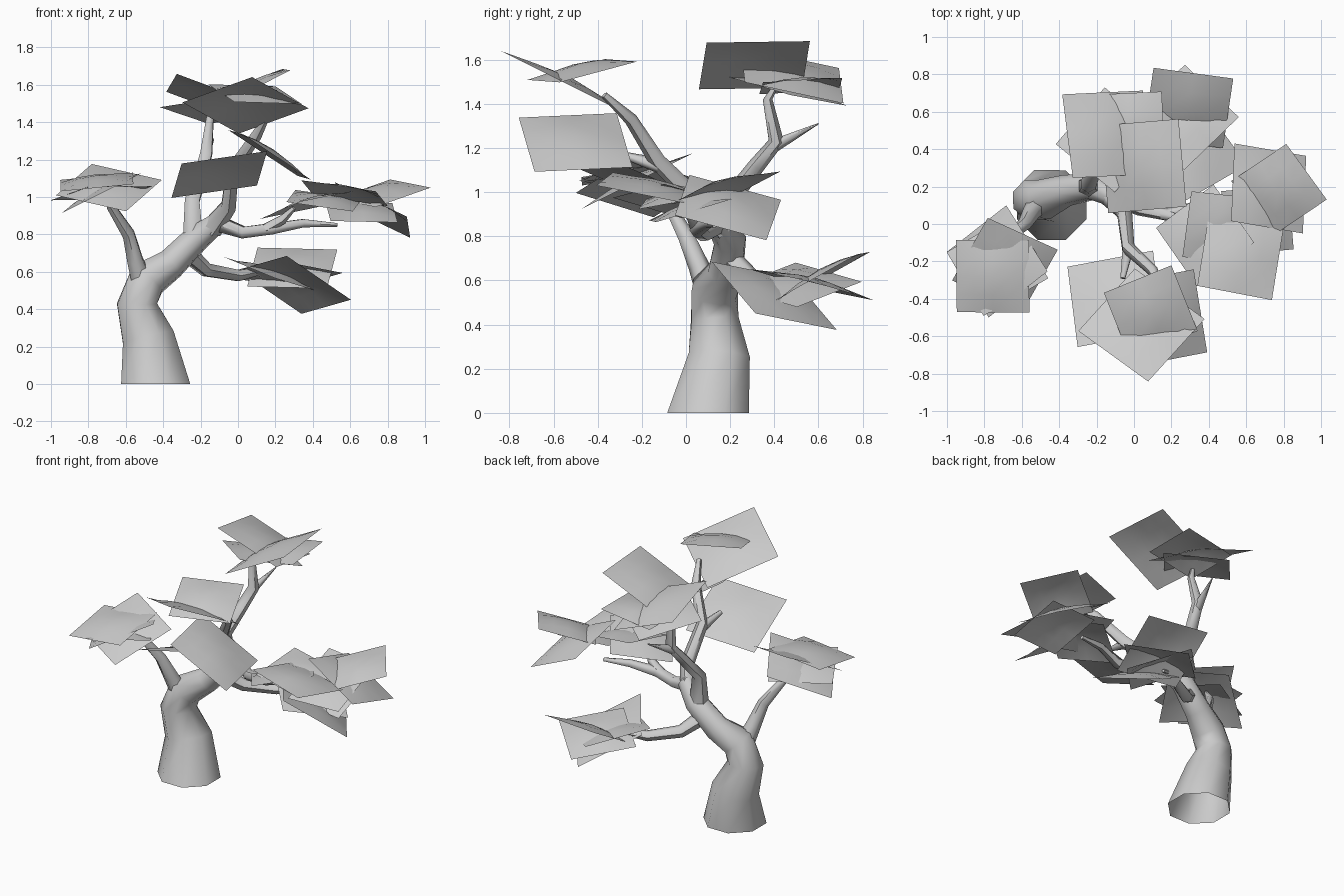
import bpy, bmesh, math
from mathutils import Vector, Matrix

cube = bpy.data.objects.get("Cube")
if cube:
    bpy.data.objects.remove(cube, do_unlink=True)

GREY = (0.6, 0.6, 0.6, 1)
grey = bpy.data.materials.new("plain_grey")
grey.use_nodes = True
grey.diffuse_color = GREY
for node in grey.node_tree.nodes:
    if node.type == 'BSDF_PRINCIPLED':
        node.inputs["Base Color"].default_value = GREY
        node.inputs["Roughness"].default_value = 0.8


def finish(name, bm, smooth_angle):
    """Turn a bmesh into a shaded object with the grey material."""
    mesh = bpy.data.meshes.new(name)
    bm.to_mesh(mesh)
    bm.free()
    mesh.materials.append(grey)
    obj = bpy.data.objects.new(name, mesh)
    bpy.context.collection.objects.link(obj)
    bpy.ops.object.select_all(action='DESELECT')
    obj.select_set(True)
    bpy.context.view_layer.objects.active = obj
    bpy.ops.object.shade_smooth_by_angle(angle=math.radians(smooth_angle))
    return obj


def limb(name, path, sides=6):
    """Sweep an open-footed tapering ring along a path of (x, y, z, radius)."""
    bm = bmesh.new()
    points = [Vector(p[:3]) for p in path]
    rings = []
    side = Vector((1, 0, 0))
    last = len(points) - 1
    for i, p in enumerate(points):
        along = (points[min(i + 1, last)] - points[max(i - 1, 0)]).normalized()
        if i == 0 and p.z == 0:
            along = Vector((0, 0, 1))  # keep the foot flat on the ground
        side = (side - along * side.dot(along)).normalized()
        other = along.cross(side)
        ring = []
        for k in range(sides):
            a = math.tau * (k + 0.5) / sides
            offset = side * math.cos(a) + other * math.sin(a)
            ring.append(bm.verts.new(p + offset * path[i][3]))
        rings.append(ring)
    for low, high in zip(rings, rings[1:]):
        for k in range(sides):
            n = (k + 1) % sides
            bm.faces.new((low[k], low[n], high[n], high[k]))
    bm.faces.new(rings[-1])
    return finish(name, bm, 60)


def foliage(name, cards, steps=4, bulge=0.035):
    """Build square leaf cards: centre, side, yaw, slope along x, slope along y."""
    bm = bmesh.new()
    for x, y, z, size, yaw, slope_x, slope_y in cards:
        up = Vector((-slope_x, -slope_y, 1))
        turn = Vector((0, 0, 1)).rotation_difference(up).to_matrix().to_4x4()
        place = (Matrix.Translation((x, y, z)) @ turn
                 @ Matrix.Rotation(math.radians(yaw), 4, 'Z'))
        grid = bmesh.ops.create_grid(bm, x_segments=steps, y_segments=steps, size=1)
        for v in grid["verts"]:
            u, w = v.co.x, v.co.y
            dome = bulge * (1 - u * u) * (1 - w * w)
            v.co = place @ Vector((u * size / 2, w * size / 2, dome))
    return finish(name, bm, 60)


# Trunk and the thick limb it bends into
limb("trunk", [
    (-.44, .1, 0, .2), (-.48, .15, .25, .15), (-.54, .13, .43, .115),
    (-.485, .13, .56, .11), (-.36, .18, .64, .085), (-.22, .2, .78, .075),
    (-.1, .14, .87, .055)], 8)

# Branches
limb("left_branch", [
    (-.5, .12, .5, .065), (-.55, .06, .66, .048), (-.585, 0, .8, .037),
    (-.68, -.08, .95, .025), (-.7, -.14, 1.03, .012)])
limb("back_branch", [
    (-.24, .2, .74, .065), (-.245, .21, .98, .045), (-.2, .32, 1.12, .038),
    (-.17, .41, 1.23, .036), (-.15, .37, 1.42, .022), (-.14, .4, 1.47, .012)])
limb("back_twig", [(-.18, .4, 1.21, .03), (-.13, .6, 1.31, .003)])
limb("front_branch", [
    (-.14, .16, .83, .06), (-.05, .06, .95, .045), (-.03, -.13, 1.14, .038),
    (.1, -.25, 1.33, .03), (.16, -.37, 1.44, .015)])
limb("front_twig", [(-.03, -.12, 1.12, .035), (-.06, -.29, 1.17, .015)])
limb("right_branch", [
    (-.14, .16, .87, .05), (.03, .08, .81, .036), (.18, .05, .83, .034),
    (.35, .1, .86, .025), (.53, .13, .85, .012)])
limb("right_twig", [
    (.15, .05, .83, .03), (.24, .03, .88, .025), (.3, -.01, .94, .012)])
limb("low_branch", [
    (-.27, .2, .7, .05), (-.17, .3, .61, .04), (0, .42, .58, .034),
    (.1, .48, .6, .025), (.2, .52, .56, .01)])

# Foliage clusters
foliage("left_foliage", [
    (-.755, -.28, 1.08, .39, 0, .1, .16),
    (-.73, -.2, 1.02, .43, 35, .5, 0),
    (-.69, -.22, 1.05, .42, 63, 0, .5),
    (-.73, -.22, 1.02, .4, 30, .1, -.15)])
foliage("front_low_foliage", [
    (-.1, -.4, 1.12, .47, 9, .22, -.4),
    (.17, -.5, 1.225, .45, 10, -.65, -.06)])
foliage("front_high_foliage", [
    (.04, -.54, 1.49, .48, 51, 0, -.5),
    (.09, -.47, 1.55, .39, 22, -.12, .22)])
foliage("back_foliage", [
    (.05, .31, 1.575, .47, 5, .5, .06),
    (-.14, .48, 1.53, .46, 5, -.36, -.26),
    (-.13, .45, 1.46, .41, 50, -.05, -.25),
    (-.02, .52, 1.48, .36, 3, .15, .06)])
foliage("right_foliage", [
    (.72, .19, .93, .43, -6, -.52, -.25),
    (.775, .18, 1.02, .37, 35, .17, .27),
    (.46, -.02, .98, .36, -7, -.12, .2),
    (.38, -.06, .96, .39, 36, .28, -.1),
    (.57, -.17, 1.02, .41, -10, -.18, -.17),
    (.66, .02, .92, .36, 5, -.05, .3)])
foliage("low_foliage", [
    (.3, .4, .53, .46, 33, -.4, -.49),
    (.29, .62, .62, .43, -8, .05, .55),
    (.2, .5, .58, .42, 45, -.36, .05),
    (.27, .57, .58, .41, 45, .05, -.25)])
